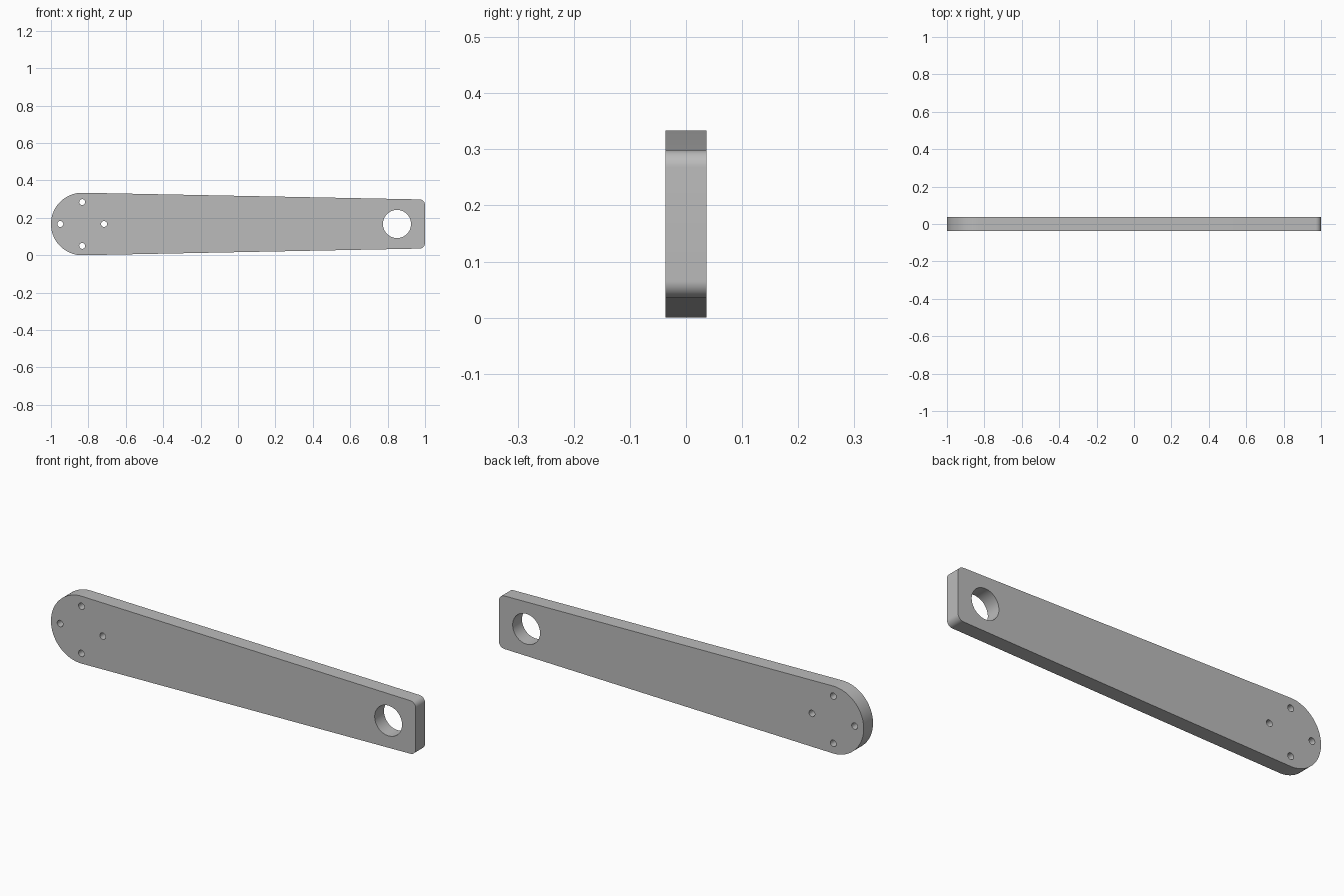
import bpy
import bmesh
from math import acos, asin, atan2, cos, hypot, pi, radians, sin

cube = bpy.data.objects.get("Cube")
if cube:
    bpy.data.objects.remove(cube)

MID_Z = 0.167          # height of the arm's long axis
THICK = 0.073
BIG_X, BIG_R = -0.833, 0.167     # round end
TIP_X, TIP_HALF, FILLET = 0.97, 0.1015, 0.03   # centre of the tip corner fillets


def arc(cx, cz, radius, start, end, steps):
    """Points along an arc, both ends included."""
    return [(cx + radius * cos(start + (end - start) * i / steps),
             cz + radius * sin(start + (end - start) * i / steps))
            for i in range(steps + 1)]


def circle(cx, cz, radius, steps):
    return arc(cx, cz, radius, 0, 2 * pi, steps)[:-1]


# Direction of the straight edge tangent to the round end and the tip fillet
dx = TIP_X - BIG_X
tangent = atan2(TIP_HALF, dx) + acos((BIG_R - FILLET) / hypot(dx, TIP_HALF))

# Outline: round end, lower tip corner, upper tip corner
outline = arc(BIG_X, MID_Z, BIG_R, tangent, 2 * pi - tangent, 64)
outline += arc(TIP_X, MID_Z - TIP_HALF, FILLET, -tangent, 0, 12)
outline += arc(TIP_X, MID_Z + TIP_HALF, FILLET, 0, tangent, 12)

# Holes: one large bore at the tip, four bolt holes around the round end
loops = [outline, circle(0.85, MID_Z, 0.075, 64)]
for i in range(4):
    a = i * pi / 2
    loops.append(circle(BIG_X + 0.117 * cos(a), MID_Z + 0.117 * sin(a), 0.016, 24))

# Fill the profile and extrude it to thickness
bm = bmesh.new()
edges = []
for loop in loops:
    verts = [bm.verts.new((x, -THICK / 2, z)) for x, z in loop]
    edges += [bm.edges.new((v, verts[i - 1])) for i, v in enumerate(verts)]
bmesh.ops.triangle_fill(bm, use_beauty=True, use_dissolve=False,
                        edges=edges, normal=(0, -1, 0))
extruded = bmesh.ops.extrude_face_region(bm, geom=bm.faces[:], use_keep_orig=True)
bmesh.ops.translate(bm, vec=(0, THICK, 0),
                    verts=[g for g in extruded["geom"] if isinstance(g, bmesh.types.BMVert)])
bmesh.ops.recalc_face_normals(bm, faces=bm.faces[:])
mesh = bpy.data.meshes.new("lever_arm")
bm.to_mesh(mesh)
bm.free()

arm = bpy.data.objects.new("lever_arm", mesh)
bpy.context.collection.objects.link(arm)

# Plain grey metal
grey = bpy.data.materials.new("grey metal")
grey.use_nodes = True
colour = (0.5, 0.5, 0.5, 1)
grey.diffuse_color = colour
grey.node_tree.nodes["Principled BSDF"].inputs["Base Color"].default_value = colour
mesh.materials.append(grey)

# Smooth curved walls, crisp rims
bpy.ops.object.select_all(action="DESELECT")
arm.select_set(True)
bpy.context.view_layer.objects.active = arm
bpy.ops.object.shade_smooth_by_angle(angle=radians(30))
